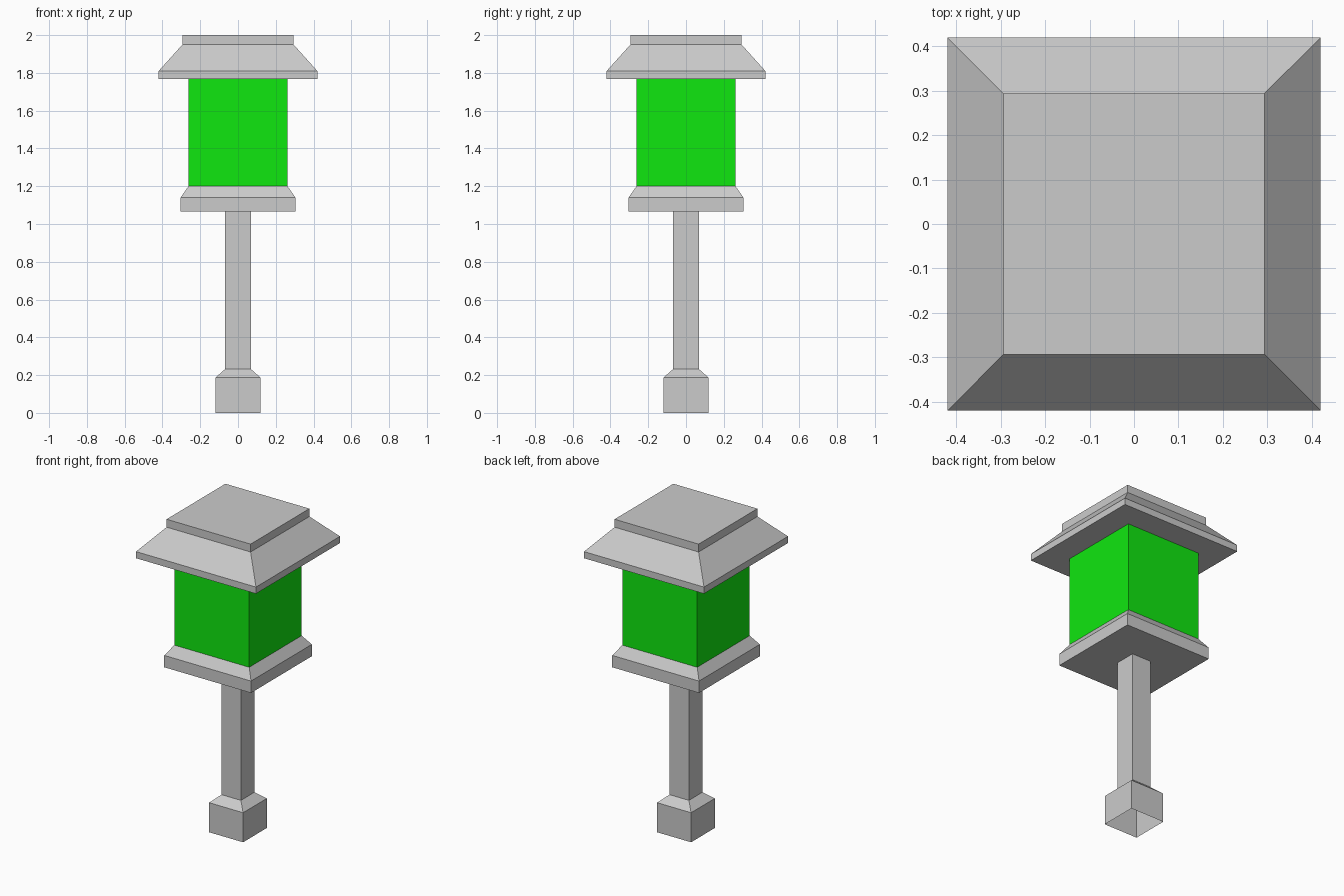
import bpy
import bmesh

if "Cube" in bpy.data.objects:
    bpy.data.objects.remove(bpy.data.objects["Cube"], do_unlink=True)


def material(name, colour):
    mat = bpy.data.materials.new(name)
    mat.use_nodes = True
    mat.diffuse_color = colour
    mat.node_tree.nodes["Principled BSDF"].inputs["Base Color"].default_value = colour
    return mat


stone = material("stone grey", (0.60, 0.60, 0.60, 1))
glow = material("lamp green", (0.005, 0.80, 0.005, 1))


def square_stack(name, profile, mat, bottom=True, top=True):
    """Join square rings given as (half width, height) into one flat-sided part."""
    bm = bmesh.new()
    rings = [[bm.verts.new((sx * w, sy * w, z))
              for sx, sy in ((-1, -1), (1, -1), (1, 1), (-1, 1))]
             for w, z in profile]
    for low, high in zip(rings, rings[1:]):
        for i in range(4):
            j = (i + 1) % 4
            bm.faces.new((low[i], low[j], high[j], high[i]))
    if bottom:
        bm.faces.new(rings[0][::-1])
    if top:
        bm.faces.new(rings[-1])
    mesh = bpy.data.meshes.new(name)
    bm.to_mesh(mesh)
    bm.free()
    mesh.materials.append(mat)
    obj = bpy.data.objects.new(name, mesh)
    bpy.context.collection.objects.link(obj)
    return obj


# Hollow foot, open underneath, with a chamfered shoulder
square_stack("foot", [(0.119, 0), (0.119, 0.187), (0.068, 0.232)], stone, bottom=False, top=False)

# Post
square_stack("post", [(0.068, 0.232), (0.068, 1.065)], stone, bottom=False, top=False)

# Tray under the lamp
square_stack("lamp_tray", [(0.304, 1.065), (0.304, 1.14), (0.262, 1.20)], stone)

# Glowing lamp body
square_stack("lamp_body", [(0.262, 1.20), (0.262, 1.768)], glow, bottom=False, top=False)

# Roof with sloping sides and a flat cap
square_stack("roof", [(0.42, 1.768), (0.42, 1.81), (0.294, 1.95), (0.294, 2.0)], stone)
